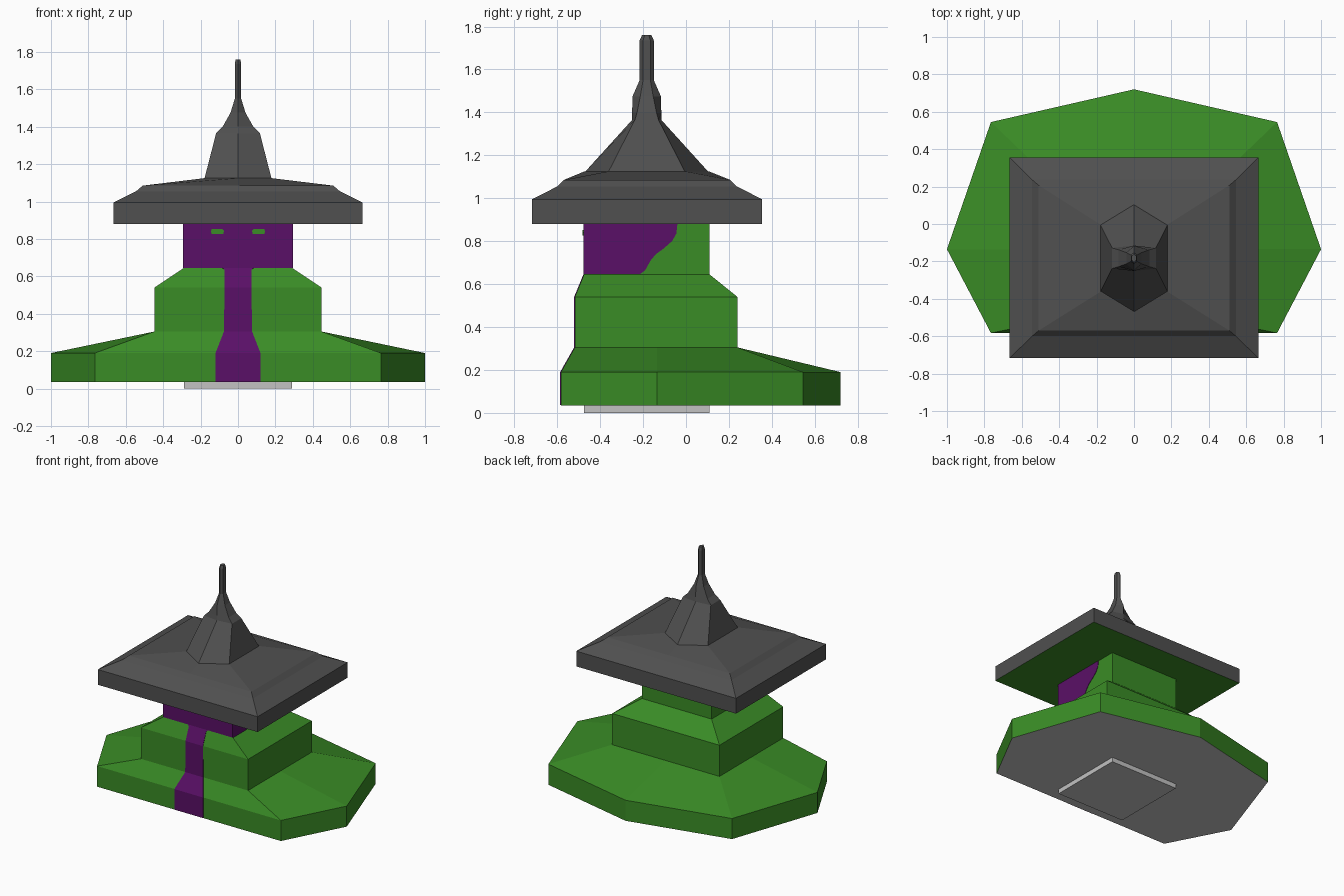
import bpy, bmesh

if "Cube" in bpy.data.objects:
    bpy.data.objects.remove(bpy.data.objects["Cube"])


def material(name, rgb):
    m = bpy.data.materials.new(name)
    m.diffuse_color = (*rgb, 1)
    m.use_nodes = True
    m.node_tree.nodes["Principled BSDF"].inputs["Base Color"].default_value = m.diffuse_color
    return m


GREEN = material("leaf green", (0.042, 0.262, 0.019))
PURPLE = material("deep purple", (0.102, 0.005, 0.135))
DARK = material("roof grey", (0.08, 0.08, 0.08))
LIGHT = material("stone grey", (0.54, 0.54, 0.54))


def finish(name, bm, mats, fix_normals=True):
    if fix_normals:
        bmesh.ops.recalc_face_normals(bm, faces=bm.faces)
    bm.normal_update()
    if len(mats) > 1:  # second colour goes on the underside
        for f in bm.faces:
            f.material_index = 1 if f.normal.z < -0.9 else 0
    me = bpy.data.meshes.new(name)
    bm.to_mesh(me)
    bm.free()
    ob = bpy.data.objects.new(name, me)
    bpy.context.collection.objects.link(ob)
    for m in mats:
        me.materials.append(m)
    return ob


def loft(name, rings, mats):
    """Skin a stack of (z, outline) rings and cap both ends."""
    bm = bmesh.new()
    loops = [[bm.verts.new((x, y, z)) for x, y in pts] for z, pts in rings]
    n = len(loops[0])
    for a, b in zip(loops, loops[1:]):
        for i in range(n):
            j = (i + 1) % n
            bm.faces.new((a[i], a[j], b[j], b[i]))
    bm.faces.new(loops[0][::-1])
    bm.faces.new(loops[-1])
    return finish(name, bm, mats)


def plate(name, polys, mat, thickness=0.006):
    """Thin painted plate straddling the wall below it."""
    bm = bmesh.new()
    for p in polys:
        bm.faces.new([bm.verts.new(v) for v in p])
    bmesh.ops.remove_doubles(bm, verts=bm.verts, dist=1e-5)
    ob = finish(name, bm, [mat])
    mod = ob.modifiers.new("thickness", 'SOLIDIFY')
    mod.thickness = thickness
    mod.offset = 0
    return ob


def mirrored(right):
    """Complete an outline that runs from front middle to back middle."""
    return right + [(-x, y) for x, y in right[-2:0:-1]]


def rect8(x, y0, y1):
    return mirrored([(0, y0), (x, y0), (x, -0.135), (x, y1), (0, y1)])


def rect6(x, y0, y1):
    return mirrored([(0, y0), (x, y0), (x, y1), (0, y1)])


def hexagon(a, b, f, c=-0.183):
    return mirrored([(0, c - f), (a, c - b), (a, c + b), (0, c + f)])


# Foundation slab
loft("foundation", [(0, rect6(0.29, -0.475, 0.11)), (0.04, rect6(0.29, -0.475, 0.11))], [LIGHT])

# Flared skirt, middle storey and tower
skirt = mirrored([(0, -0.583), (0.765, -0.583), (1, -0.135), (0.765, 0.545), (0, 0.72)])
middle = rect8(0.447, -0.518, 0.24)
tower = rect8(0.29, -0.475, 0.11)
loft("body", [(0.035, skirt), (0.19, skirt), (0.305, middle), (0.54, middle),
              (0.645, tower), (0.89, tower)], [GREEN, LIGHT])

# Hipped roof with a green underside
eave = rect6(0.665, -0.717, 0.355)
loft("roof", [(0.88, eave), (0.995, eave), (1.055, rect6(0.545, -0.60, 0.237)),
              (1.085, rect6(0.51, -0.57, 0.207)), (1.125, hexagon(0.18, 0.18, 0.29))],
     [DARK, GREEN])

# Spire
loft("spire", [(1.12, hexagon(0.18, 0.18, 0.29)), (1.365, hexagon(0.117, 0.055, 0.068)),
               (1.40, hexagon(0.082, 0.045, 0.068)), (1.475, hexagon(0.04, 0.03, 0.066)),
               (1.55, hexagon(0.017, 0.017, 0.033)), (1.735, hexagon(0.017, 0.017, 0.033)),
               (1.76, hexagon(0.013, 0.01, 0.022))], [DARK])

# Purple path running down the front
path = [(0.12, -0.583, 0.036), (0.12, -0.583, 0.19), (0.075, -0.518, 0.305),
        (0.072, -0.518, 0.54), (0.072, -0.479, 0.635), (0.085, -0.475, 0.645)]
plate("front_path", [[(-a, y, z), (a, y, z), (b, v, w), (-b, v, w)]
                     for (a, y, z), (b, v, w) in zip(path, path[1:])], PURPLE)

# Purple front of the tower, wrapping onto both sides with a wavy edge
plate("tower_front", [[(-0.29, -0.475, 0.646), (0.29, -0.475, 0.646),
                       (0.29, -0.475, 0.88), (-0.29, -0.475, 0.88)]], PURPLE)
edge = [(-0.475, 0.646), (-0.215, 0.646), (-0.19, 0.665), (-0.165, 0.71), (-0.14, 0.74),
        (-0.105, 0.765), (-0.065, 0.80), (-0.045, 0.835), (-0.04, 0.88), (-0.475, 0.88)]
for side, s in (("right", 1), ("left", -1)):
    plate("tower_side_" + side, [[(s * 0.29, y, z) for y, z in edge]], PURPLE)
    # Small green windows
    win = [(0.078, 0.826), (0.14, 0.826), (0.145, 0.84), (0.14, 0.853), (0.085, 0.853), (0.075, 0.843)]
    plate("window_" + side, [[(s * x, -0.479, z) for x, z in win]], GREEN, 0.008)
